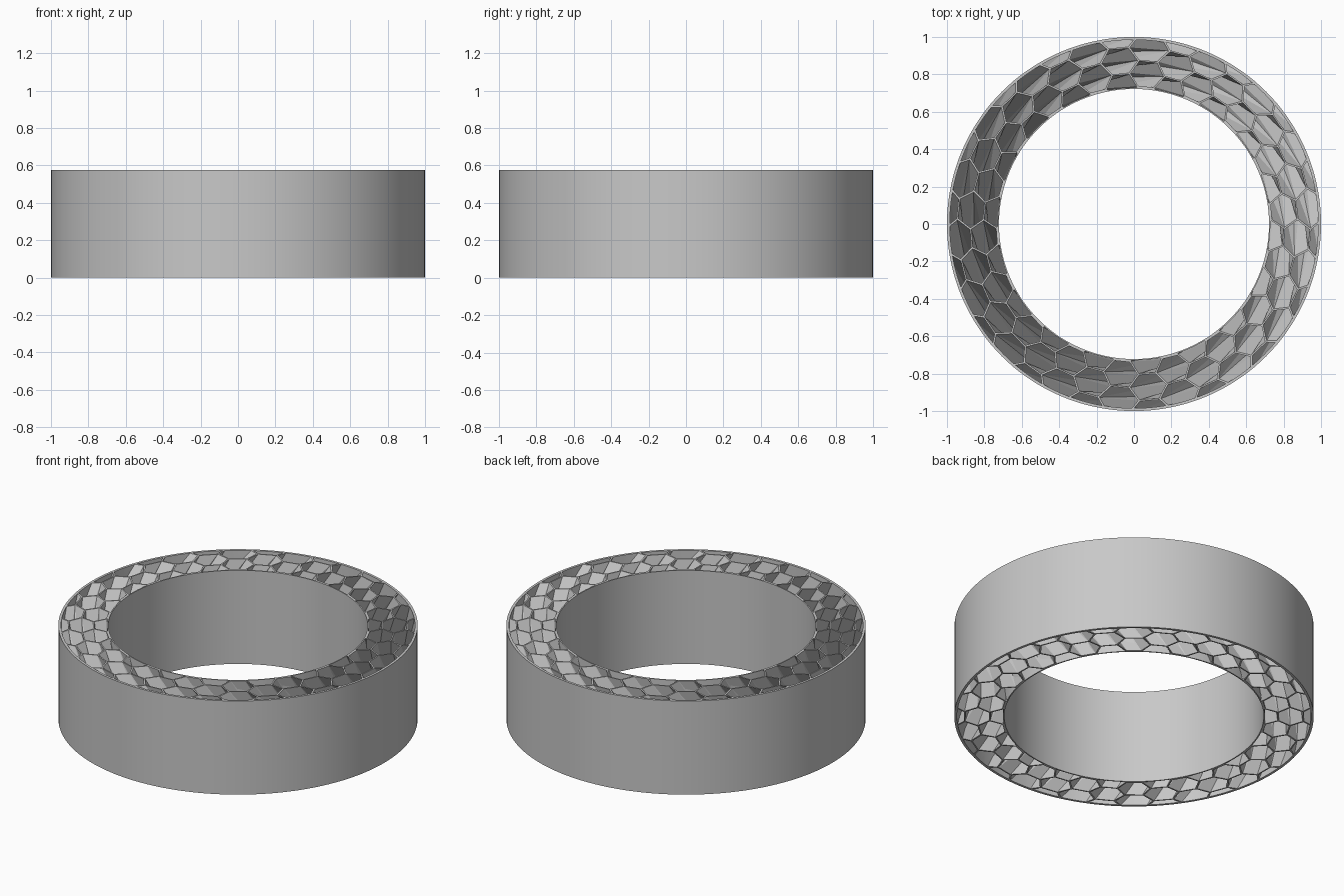
import bpy
import bmesh
import math
from mathutils import Vector

HEIGHT = 0.575
OUTER, INNER = 1.0, 0.722
SEGMENTS = 144
COLUMNS = 36
TWIST = math.radians(25)
PHASE = math.radians(5)
PITCH = 0.14
SHRINK = 0.945

if "Cube" in bpy.data.objects:
    bpy.data.objects.remove(bpy.data.objects["Cube"], do_unlink=True)

grey = bpy.data.materials.new("plain_grey")
grey.use_nodes = True
colour = (0.58, 0.58, 0.58, 1)
grey.diffuse_color = colour
grey.node_tree.nodes["Principled BSDF"].inputs["Base Color"].default_value = colour


def make_object(name, bm):
    bmesh.ops.recalc_face_normals(bm, faces=bm.faces[:])
    mesh = bpy.data.meshes.new(name)
    bm.to_mesh(mesh)
    bm.free()
    mesh.materials.append(grey)
    obj = bpy.data.objects.new(name, mesh)
    bpy.context.scene.collection.objects.link(obj)
    return obj


def make_annulus(name, inner, outer, low, high):
    """Solid of revolution with a rectangular section."""
    bm = bmesh.new()
    section = [(inner, low), (outer, low), (outer, high), (inner, high)]
    rings = []
    for i in range(SEGMENTS):
        a = math.tau * i / SEGMENTS
        rings.append([bm.verts.new((r * math.cos(a), r * math.sin(a), z))
                      for r, z in section])
    for i, ring in enumerate(rings):
        nxt = rings[(i + 1) % SEGMENTS]
        for j in range(4):
            k = (j + 1) % 4
            bm.faces.new((ring[j], ring[k], nxt[k], nxt[j]))
    return make_object(name, bm)


def add_channel(bm, angle, radius):
    """Six-sided channel running straight between two turned end outlines."""
    step = math.tau / COLUMNS
    ends = ([], [])
    for i in range(6):
        turn = math.radians(60 * i)
        a = angle + step * 2 / 3 * math.cos(turn) * SHRINK
        r = radius + PITCH / math.sqrt(3) * math.sin(turn) * SHRINK
        top = Vector((r * math.cos(a), r * math.sin(a), HEIGHT))
        bottom = Vector((r * math.cos(a + TWIST), r * math.sin(a + TWIST), 0))
        for end, t in zip(ends, (-0.03, 1.03)):
            end.append(bm.verts.new(bottom.lerp(top, t)))
    low, high = ends
    bm.faces.new(low)
    bm.faces.new(high)
    # Opposite sides share a diagonal direction so neighbouring walls stay parallel
    for i in range(6):
        j = (i + 1) % 6
        if i < 3:
            bm.faces.new((low[i], low[j], high[j]))
            bm.faces.new((low[i], high[j], high[i]))
        else:
            bm.faces.new((low[i], low[j], high[i]))
            bm.faces.new((low[j], high[j], high[i]))


def apply_boolean(obj, other, operation):
    mod = obj.modifiers.new(operation.lower(), "BOOLEAN")
    mod.operation = operation
    mod.solver = "EXACT"
    mod.object = other
    bpy.context.view_layer.objects.active = obj
    bpy.ops.object.modifier_apply(modifier=mod.name)
    bpy.data.objects.remove(other, do_unlink=True)


# Honeycomb channels in staggered columns
bm = bmesh.new()
for c in range(COLUMNS):
    radii = (0.805, 0.945) if c % 2 == 0 else (0.735, 0.875, 1.015)
    for radius in radii:
        add_channel(bm, PHASE + math.tau * c / COLUMNS, radius)
channels = make_object("channel_cutter", bm)
channels.hide_render = True

# Trim channels so thin inner and outer sleeves remain
core = make_annulus("core_cutter", 0.729, 0.985, -0.1, HEIGHT + 0.1)
core.hide_render = True
apply_boolean(channels, core, "INTERSECT")

# Ring body with the channels cut through it
ring = make_annulus("honeycomb_ring", INNER, OUTER, 0, HEIGHT)
apply_boolean(ring, channels, "DIFFERENCE")

bpy.ops.object.select_all(action="DESELECT")
ring.select_set(True)
bpy.context.view_layer.objects.active = ring
bpy.ops.object.shade_smooth_by_angle(angle=math.radians(6))
